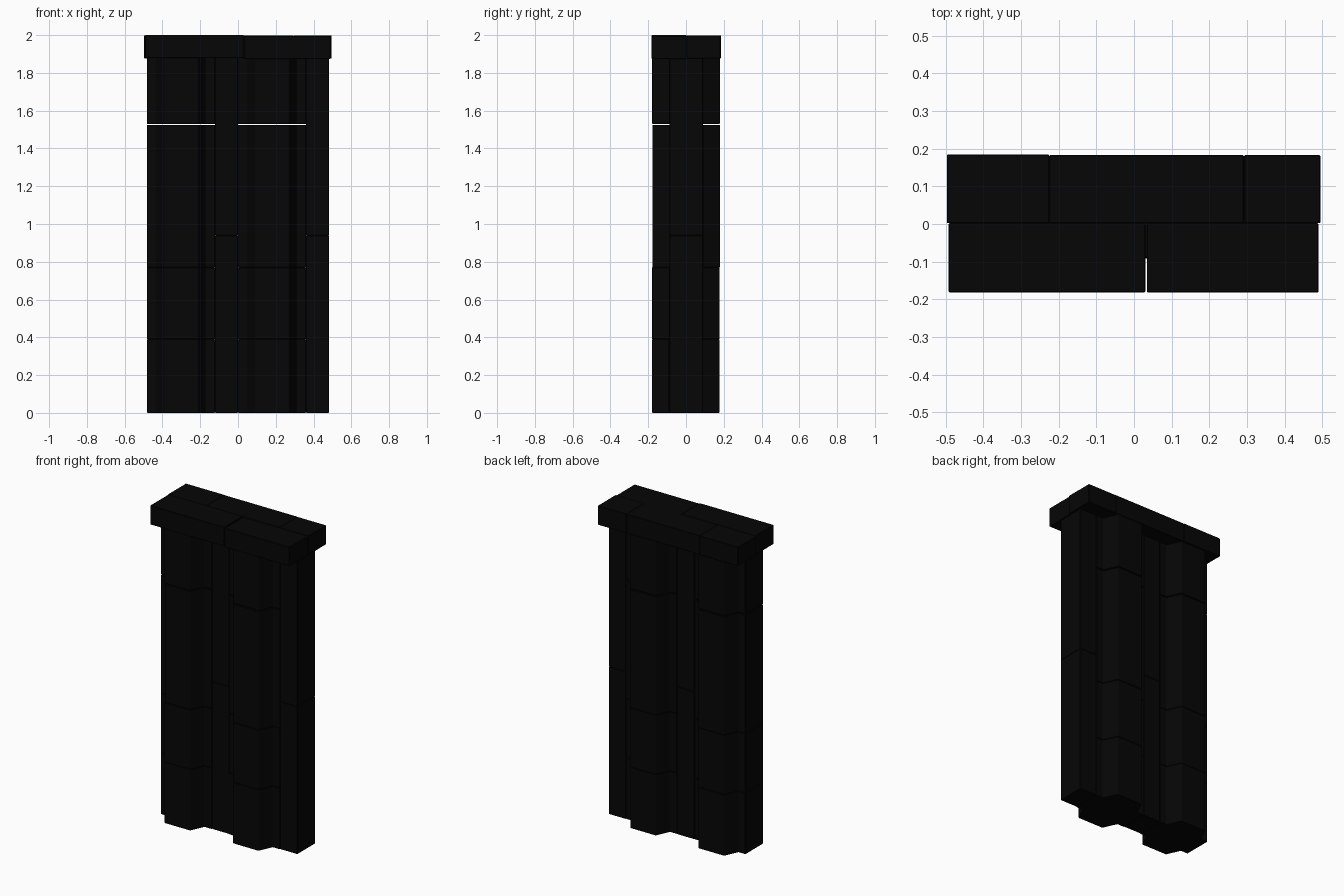
import bpy
import bmesh
import random

random.seed(4)
if "Cube" in bpy.data.objects:
    bpy.data.objects.remove(bpy.data.objects["Cube"], do_unlink=True)

# Single dark stone colour
stone = bpy.data.materials.new("black stone")
stone.use_nodes = True
colour = (0.0017, 0.0017, 0.0017, 1)
stone.diffuse_color = colour
stone.node_tree.nodes["Principled BSDF"].inputs["Base Color"].default_value = colour


def prism(name, outline, bottom, top):
    """Extrude an outline between two heights, with worn edges."""
    bm = bmesh.new()
    face = bm.faces.new([bm.verts.new((x, y, bottom)) for x, y in outline])
    ext = bmesh.ops.extrude_face_region(bm, geom=[face])
    for v in ext["geom"]:
        if isinstance(v, bmesh.types.BMVert):
            v.co.z = top
    bmesh.ops.recalc_face_normals(bm, faces=bm.faces)
    mesh = bpy.data.meshes.new(name)
    bm.to_mesh(mesh)
    bm.free()
    mesh.materials.append(stone)
    obj = bpy.data.objects.new(name, mesh)
    bpy.context.collection.objects.link(obj)
    mod = obj.modifiers.new("worn edges", "BEVEL")
    mod.width = 0.0025
    mod.segments = 1
    mod.limit_method = "ANGLE"


def box(name, x0, x1, y0, y1, z0, z1):
    prism(name, [(x0, y0), (x1, y0), (x1, y1), (x0, y1)], z0, z1)


# Pier outline: flat shoulders, steep flanks and a broad face, mirrored in depth
half = [(0, -0.09), (0.05, -0.09), (0.09, -0.178),
        (0.27, -0.178), (0.31, -0.09), (0.36, -0.09)]
pier = half + [(x, -y) for x, y in reversed(half)]

# Bottom and top heights of stacked blocks; only the highest joint is open
pier_courses = [(0, 0.39), (0.39, 0.77), (0.77, 1.525), (1.529, 1.882)]
strip_courses = [(0, 0.94), (0.94, 1.882)]

for side, start in (("right", -0.482), ("left", 0.0)):
    # Projecting pier blocks
    for i, (z0, z1) in enumerate(pier_courses):
        slip = random.uniform(-0.002, 0.002)
        outline = [(x + start, y + slip) for x, y in pier]
        prism(f"{side}_pier_block_{i + 1}", outline, z0, z1)
    # Recessed strips between the piers
    for i, (z0, z1) in enumerate(strip_courses):
        box(f"{side}_recessed_strip_{i + 1}", start + 0.36, start + 0.481,
            -0.088, 0.09, z0, z1)

# Capping slabs, two in front and three behind
box("front_cap_right", -0.492, 0.03, -0.182, 0.002, 1.878, 2.0)
box("front_cap_left", 0.034, 0.49, -0.182, 0.002, 1.874, 1.996)
box("back_cap_right", -0.497, -0.225, 0.002, 0.185, 1.877, 1.999)
box("back_cap_middle", -0.225, 0.292, 0.002, 0.183, 1.877, 1.999)
box("back_cap_left", 0.292, 0.495, 0.002, 0.183, 1.876, 1.998)
